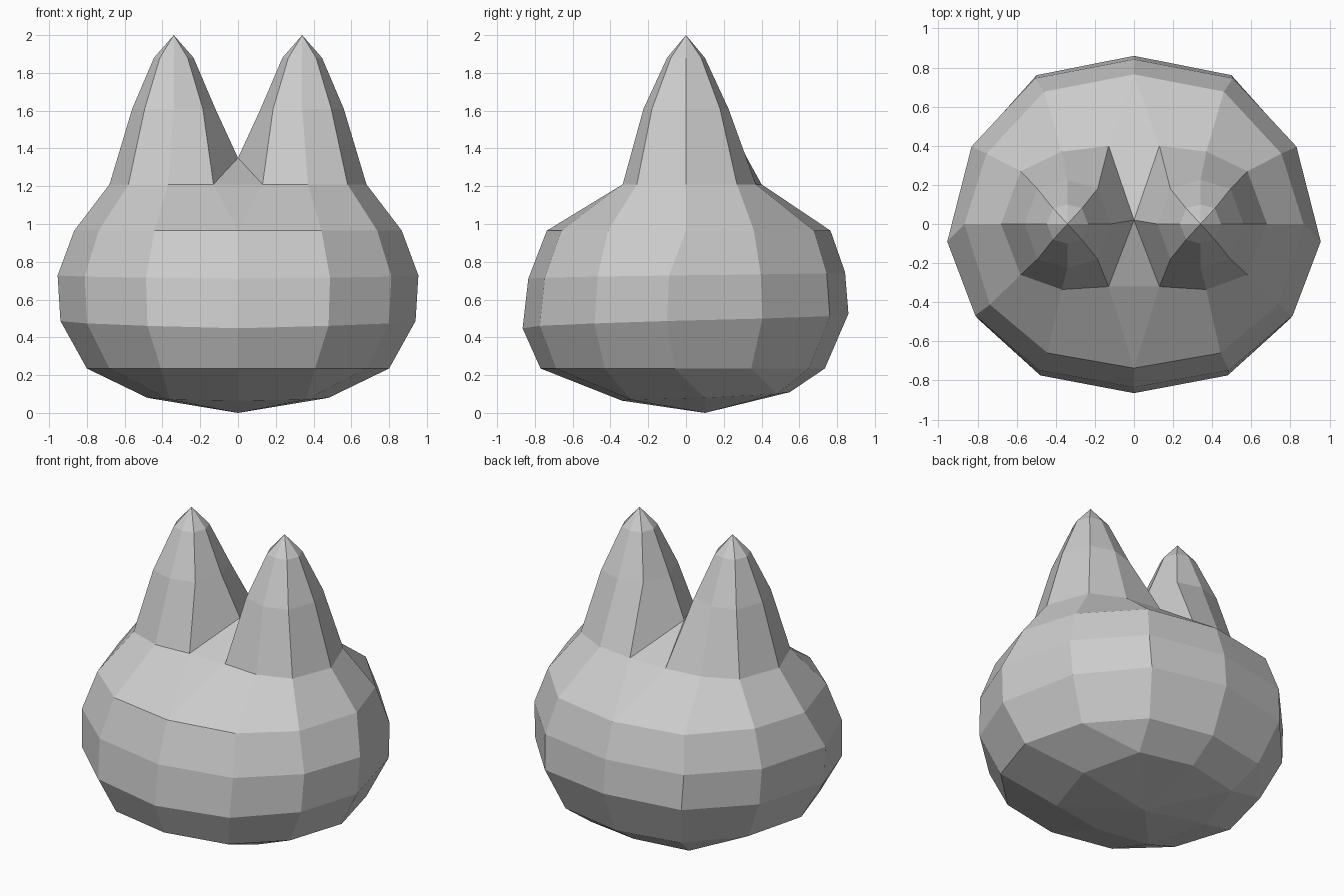
import bpy, bmesh

if "Cube" in bpy.data.objects:
    bpy.data.objects.remove(bpy.data.objects["Cube"])

# Half outline of the head, front to back: (side fraction, depth fraction)
PLAN = [(0, -1), (.51, -.895), (.85, -.56), (1, None), (.87, .47), (.53, .885), (0, 1)]
# Head levels: z front, z back, half width, y front, y at the side, y back
LEVELS = [
    (.235, .235, .80, -.77, -.06, .735),
    (.448, .525, .94, -.865, -.10, .86),
    (.71, .745, .955, -.835, -.09, .842),
    (.965, .965, .867, -.737, 0, .765),
]
TIP_X = .34

bm = bmesh.new()


def ring(points):
    return [bm.verts.new(p) for p in points]


def face(*verts):
    bm.faces.new(verts)


def bridge(low, high, closed=False):
    n = len(low)
    for i in range(n if closed else n - 1):
        j = (i + 1) % n
        quad = []
        for v in (low[i], low[j], high[j], high[i]):
            if v not in quad:
                quad.append(v)
        if len(quad) > 2:
            face(*quad)


def head_level(zf, zb, w, yf, ys, yb):
    pts = []
    for i, (fx, fy) in enumerate(PLAN):
        y = ys if fy is None else (-yf * fy if fy < 0 else yb * fy)
        pts.append((w * fx, y, zf + (zb - zf) * i / 6))
    return ring(pts)


# Head side bands
rings = [head_level(*lv) for lv in LEVELS]
for low, high in zip(rings, rings[1:]):
    bridge(low, high)

# Underside: coarser ring closing to a low point
u = ring([(0, -.34, .065), (.36, -.29, .07), (.48, .1, .08), (.36, .48, .10), (0, .55, .11)])
bridge([u[0], u[1], u[1], u[2], u[3], u[3], u[4]], rings[0])
bottom = bm.verts.new((0, .1, 0))
for a, b in zip(u, u[1:]):
    face(b, a, bottom)

# Shoulder up to the ear base, with the saddle between the ears
base = ring([(.13, -.32, 1.21), (.37, -.335, 1.21), (.58, -.26, 1.21), (.68, 0, 1.21),
             (.58, .27, 1.21), (.37, .37, 1.21), (.13, .40, 1.21)])
bridge(rings[-1], base)
peak = bm.verts.new((0, .02, 1.35))
for edge, valley, y in ((rings[-1][0], base[0], -.32), (rings[-1][-1], base[-1], .40)):
    mid = bm.verts.new((0, y, 1.21))
    face(edge, valley, mid)
    face(mid, valley, peak)

# Ear: eight-sided tapering spike
DIRS = [(-.7, -.8), (0, -1), (.7, -.8), (1, 0), (.7, .8), (0, 1), (-.7, .8), (-1, 0)]
prev = base + [peak]
for z, rx, ry in ((1.61, .22, .225), (1.88, .105, .10)):
    cur = ring([(TIP_X + dx * rx, dy * ry, z) for dx, dy in DIRS])
    bridge(prev, cur, True)
    prev = cur
tip = bm.verts.new((TIP_X, 0, 2))
for i in range(8):
    face(prev[i], prev[(i + 1) % 8], tip)

# Mirror the half to make the whole head
bmesh.ops.mirror(bm, geom=bm.verts[:] + bm.edges[:] + bm.faces[:], axis='X', merge_dist=.0005)
bmesh.ops.remove_doubles(bm, verts=bm.verts[:], dist=.0005)
bmesh.ops.recalc_face_normals(bm, faces=bm.faces[:])
mesh = bpy.data.meshes.new("eared_head")
bm.to_mesh(mesh)
bm.free()
bpy.context.collection.objects.link(bpy.data.objects.new("eared_head", mesh))
